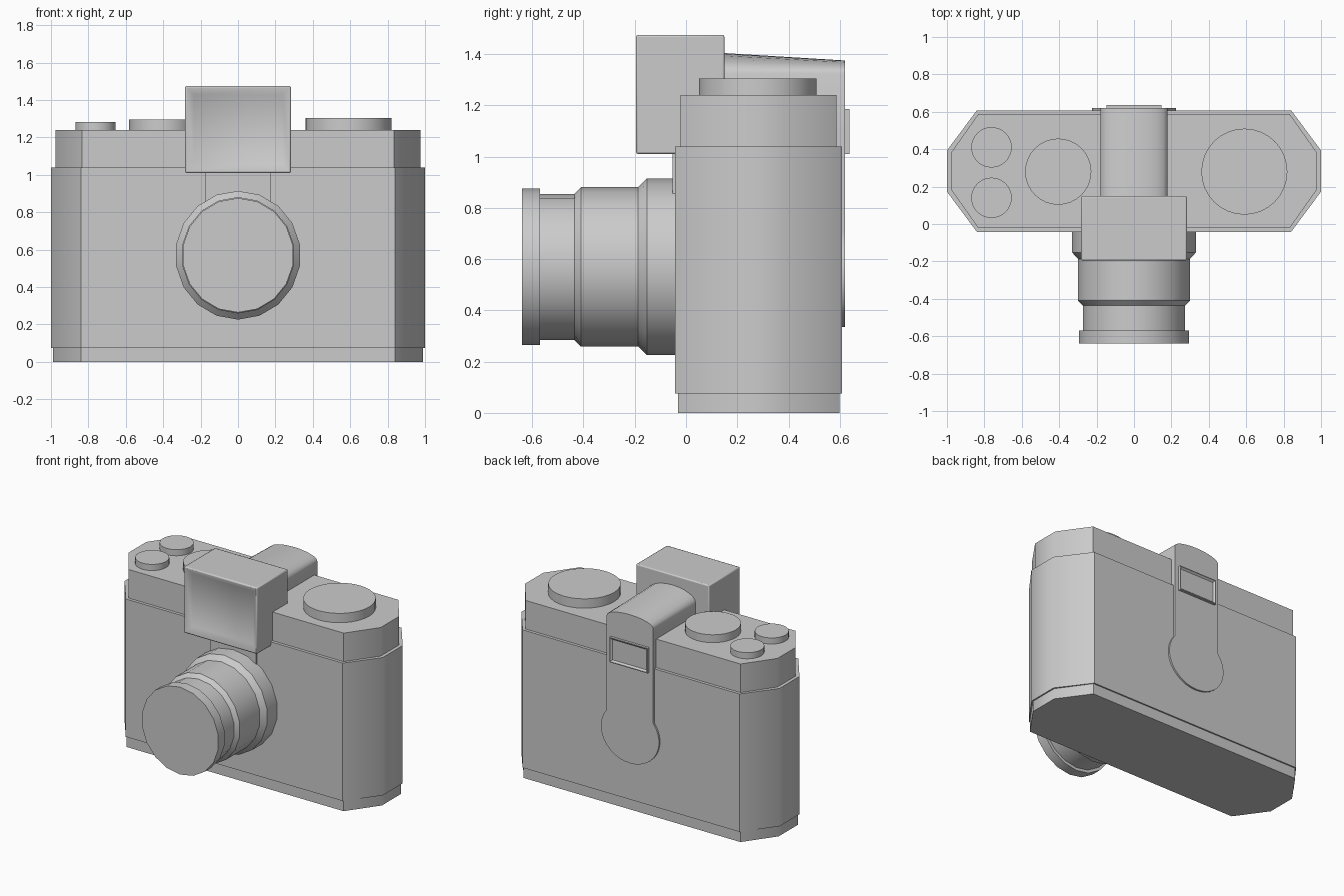
import bpy, bmesh, math
from mathutils import Vector

if "Cube" in bpy.data.objects:
    bpy.data.objects.remove(bpy.data.objects["Cube"])


def finish(name, bm, bevel=0):
    bmesh.ops.recalc_face_normals(bm, faces=bm.faces[:])
    me = bpy.data.meshes.new(name)
    bm.to_mesh(me)
    bm.free()
    ob = bpy.data.objects.new(name, me)
    bpy.context.collection.objects.link(ob)
    bpy.ops.object.select_all(action='DESELECT')
    ob.select_set(True)
    bpy.context.view_layer.objects.active = ob
    bpy.ops.object.shade_smooth_by_angle(angle=math.radians(42))
    if bevel:
        m = ob.modifiers.new("edge_rounding", 'BEVEL')
        m.width, m.segments = bevel, 2
        m.limit_method = 'ANGLE'
        m.angle_limit = math.radians(60)
    return ob


def loft(name, rings, bevel=0):
    """Skin a list of equal-length closed rings and cap both ends."""
    bm = bmesh.new()
    vs = [[bm.verts.new(p) for p in r] for r in rings]
    n = len(vs[0])
    for a, b in zip(vs, vs[1:]):
        for i in range(n):
            j = (i + 1) % n
            bm.faces.new((a[i], a[j], b[j], b[i]))
    bm.faces.new(vs[0])
    bm.faces.new(vs[-1])
    return finish(name, bm, bevel)


def box(name, lo, hi, bevel=0, recess=None):
    """Box; recess = (face direction, rim, slope width, depth)."""
    bm = bmesh.new()
    bmesh.ops.create_cube(bm, size=1)
    for v in bm.verts:
        v.co = Vector([(l + h) / 2 + c * (h - l) for l, h, c in zip(lo, hi, v.co)])
    if recess:
        d, rim, slope, depth = recess
        f = [f for f in bm.faces if f.normal.dot(Vector(d)) > .9]
        bmesh.ops.inset_region(bm, faces=f, thickness=rim)
        bmesh.ops.inset_region(bm, faces=f, thickness=slope, depth=-depth)
    return finish(name, bm, bevel)


# Body: three stacked octagonal slabs
CY = 0.283


def octagon(hx, hy, cx, sy, z):
    return [(x, CY + y, z) for x, y in
            [(-cx, -hy), (cx, -hy), (hx, -sy), (hx, sy),
             (cx, hy), (-cx, hy), (-hx, sy), (-hx, -sy)]]


for name, hx, hy, cx, sy, z0, z1 in [
        ("base_plate", .99, .315, .84, .105, 0, .075),
        ("body", 1.0, .325, .84, .11, .075, 1.04),
        ("top_plate", .977, .304, .833, .1, 1.04, 1.24)]:
    loft(name, [octagon(hx, hy, cx, sy, z) for z in (z0, z1)])

# Dials and buttons on the top plate
for name, x, y, r, z in [("rewind_dial", .59, .28, .23, 1.305),
                         ("speed_dial", -.405, .28, .177, 1.295),
                         ("shutter_button", -.762, .14, .108, 1.283),
                         ("counter_button", -.762, .41, .108, 1.283)]:
    loft(name, [[(x + r * math.cos(i * math.tau / 32), y + r * math.sin(i * math.tau / 32), h)
                 for i in range(32)] for h in (1.23, z)])

# Lens: stepped barrel along -y
N = 18
profile = [(0, .344), (-.153, .344), (-.187, .311), (-.41, .311), (-.436, .285),
           (-.57, .285), (-.57, .306), (-.64, .306)]
loft("lens", [[(.975 * r * math.sin(i * math.tau / N), y, .57 + r * math.cos(i * math.tau / N))
               for i in range(N)] for y, r in profile])

# Viewfinder housing with recessed window, and the neck below it
box("finder_housing", (-.283, -.195, 1.01), (.283, .15, 1.475), .008,
    ((0, -1, 0), .012, .055, .03))
box("finder_neck", (-.177, -.052, .855), (.177, .02, 1.03))


# Finder tunnel: arched roof sloping down to the back
def arch(y, rise):
    top = [(.18 * math.cos(t), y, 1.325 + rise * math.sin(t))
           for t in (i * math.pi / 12 for i in range(13))]
    return [(.18, y, 1.1)] + top + [(-.18, y, 1.1)]


loft("finder_tunnel", [arch(.1, .082), arch(.62, .05)])

# Back plate: keyhole-shaped tongue
a0 = math.asin(.6)
steps = [math.pi - a0 + i * (math.pi + 2 * a0) / 24 for i in range(25)]
key = [(.18, 1.325), (-.18, 1.325), (-.18, .71)]
key += [(.225 * math.cos(t), .54 + .205 * math.sin(t)) for t in steps]
key += [(.18, .71)]
loft("back_tongue", [[(x, y, z) for x, z in key] for y in (.58, .62)])

# Eyepiece frame
box("eyepiece", (-.148, .6, 1.01), (.148, .637, 1.185), 0, ((0, 1, 0), .008, .015, .012))
